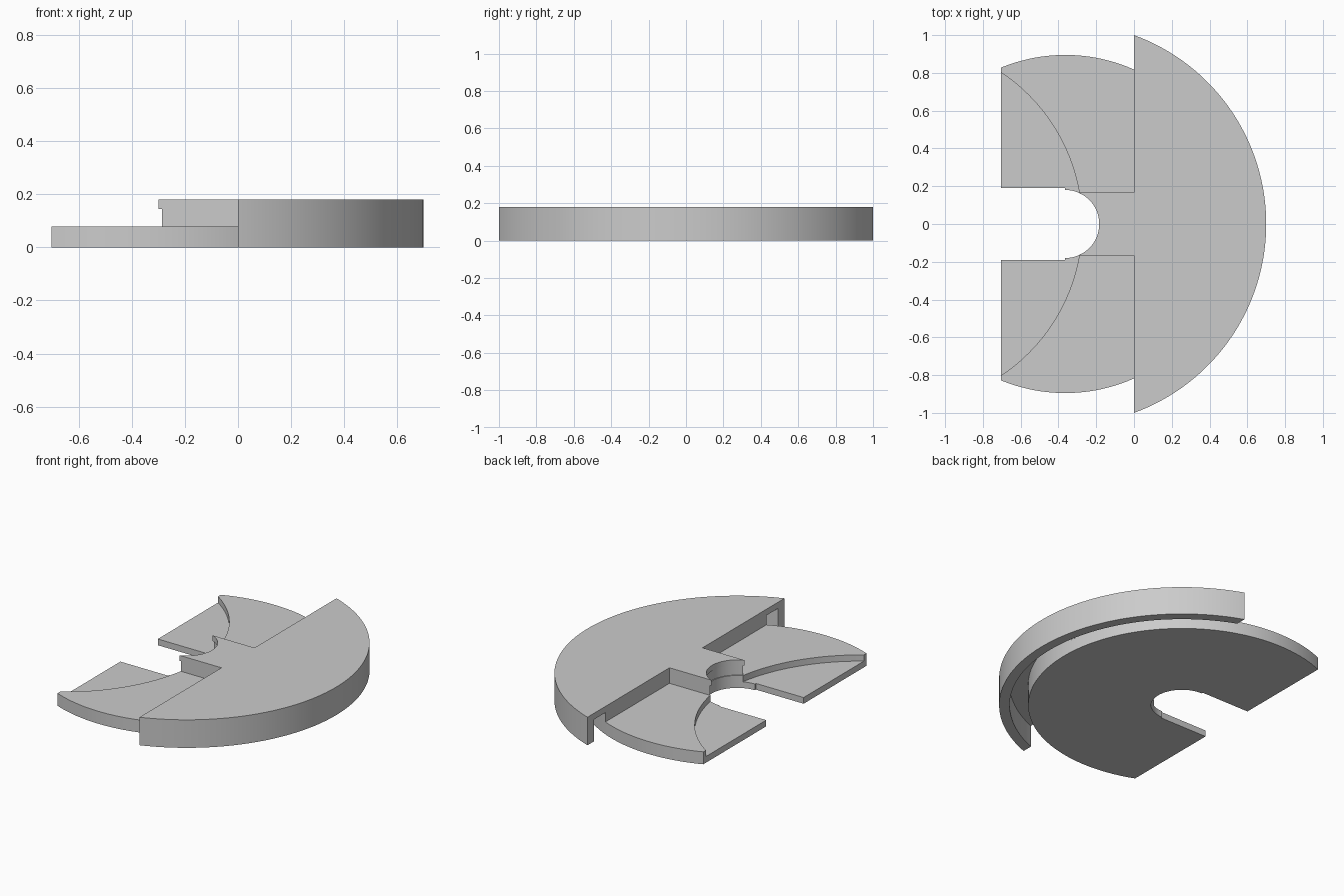
import bpy, bmesh
from math import sin, cos, asin, acos, sqrt, pi, radians

cube = bpy.data.objects.get("Cube")
if cube:
    bpy.data.objects.remove(cube, do_unlink=True)

CX = -0.364            # shared centre of the disk, cover and hole
COVER_R, RIM_R, DISK_R = 1.064, 1.003, 0.895
HOLE_R, SLOT_W, TONGUE_W = 0.18, 0.19, 0.168
LEFT = -0.703          # flat cut on the open side

grey = bpy.data.materials.new("light_grey")
grey.use_nodes = True
colour = (0.6, 0.6, 0.6, 1)
grey.diffuse_color = colour
grey.node_tree.nodes["Principled BSDF"].inputs["Base Color"].default_value = colour


def arc(radius, start, end, steps=96, cx=CX):
    """Points along an arc about (cx, 0)."""
    angles = [start + (end - start) * i / steps for i in range(steps + 1)]
    return [(cx + radius * cos(a), radius * sin(a)) for a in angles]


def prism(name, outline, bottom, top):
    """Closed outline extruded between two heights."""
    bm = bmesh.new()
    face = bm.faces.new([bm.verts.new((x, y, bottom)) for x, y in outline])
    up = bmesh.ops.extrude_face_region(bm, geom=[face])["geom"]
    verts = [v for v in up if isinstance(v, bmesh.types.BMVert)]
    bmesh.ops.translate(bm, verts=verts, vec=(0, 0, top - bottom))
    bmesh.ops.recalc_face_normals(bm, faces=bm.faces)
    mesh = bpy.data.meshes.new(name)
    bm.to_mesh(mesh)
    bm.free()
    mesh.materials.append(grey)
    obj = bpy.data.objects.new(name, mesh)
    bpy.context.collection.objects.link(obj)
    return obj


def activate(obj):
    bpy.ops.object.select_all(action='DESELECT')
    obj.select_set(True)
    bpy.context.view_layer.objects.active = obj


def cut(obj, cutter):
    """Subtract a cutter and discard it."""
    mod = obj.modifiers.new("cut", 'BOOLEAN')
    mod.operation, mod.solver, mod.object = 'DIFFERENCE', 'EXACT', cutter
    activate(obj)
    bpy.ops.object.modifier_apply(modifier=mod.name)
    bpy.data.objects.remove(cutter, do_unlink=True)


# Base disk with a flat side and a keyhole slot
edge = acos((LEFT - CX) / DISK_R)
outline = arc(DISK_R, -edge, edge, 128)
outline += [(LEFT, SLOT_W), (CX, SLOT_W)]
outline += arc(HOLE_R, pi / 2, -pi / 2, 48)
outline += [(CX, -SLOT_W), (LEFT, -SLOT_W)]
disk = prism("base_disk", outline, 0, 0.08)

# Curved recess sunk into the open side of the disk
cut(disk, prism("recess_cutter", arc(0.965, -pi / 2, pi / 2, 96, -1.24), 0.04, 0.2))

# Half-round cover with a tongue reaching to the hole
half = acos(-CX / COVER_R)
tip = asin(TONGUE_W / HOLE_R)
outline = arc(COVER_R, -half, half, 128)
outline += [(0, TONGUE_W)] + arc(HOLE_R, tip, -tip, 48) + [(0, -TONGUE_W)]
cover = prism("half_cover", outline, 0, 0.18)

# Hollow for the disk, groove inside the rim, and relief under the tongue lip
cut(cover, prism("disk_cutter", arc(0.95, 0, 2 * pi, 128)[:-1], -0.1, 0.08))
groove = arc(RIM_R, -1.6, 1.6, 128) + arc(DISK_R, 1.6, -1.6, 128)
cut(cover, prism("groove_cutter", groove, -0.1, 0.14))
cut(cover, prism("lip_cutter", arc(0.185, 0, 2 * pi, 96)[:-1], -0.05, 0.145))

for obj in (disk, cover):
    activate(obj)
    bpy.ops.object.shade_smooth_by_angle(angle=radians(30))
